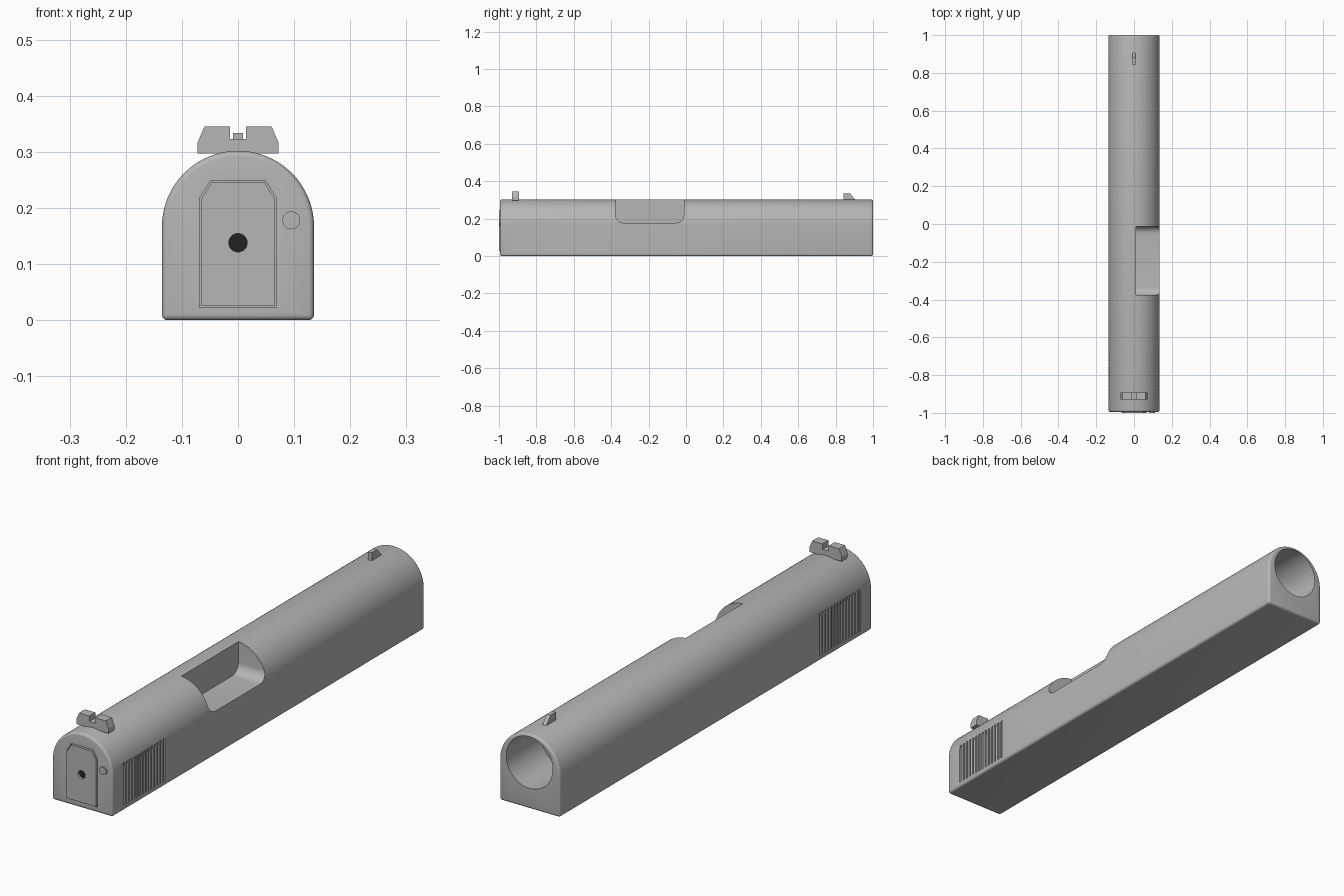
import bpy, bmesh, math
from math import sin, cos, pi

if "Cube" in bpy.data.objects:
    bpy.data.objects.remove(bpy.data.objects["Cube"])


def material(name, v):
    m = bpy.data.materials.new(name)
    m.diffuse_color = (v, v, v, 1)
    m.use_nodes = True
    m.node_tree.nodes["Principled BSDF"].inputs["Base Color"].default_value = m.diffuse_color
    return m


STEEL = material("grey steel", 0.47)
DARK = material("dark recess", 0.015)


def prism(name, pts, axis, a, b, mat=STEEL, bevel=0.0):
    """Extrude a 2D outline along x (points are y,z) or y (points are x,z)."""
    bm = bmesh.new()
    put = (lambda p, d: (d, p[0], p[1])) if axis == 'x' else (lambda p, d: (p[0], d, p[1]))
    rings = [[bm.verts.new(put(p, d)) for p in pts] for d in (a, b)]
    n = len(pts)
    for i in range(n):
        j = (i + 1) % n
        bm.faces.new((rings[0][i], rings[0][j], rings[1][j], rings[1][i]))
    bm.faces.new(rings[0])
    bm.faces.new(rings[1])
    bmesh.ops.recalc_face_normals(bm, faces=bm.faces)
    if bevel:
        sharp = [e for e in bm.edges if e.calc_face_angle(0) > 0.6]
        bmesh.ops.bevel(bm, geom=sharp, offset=bevel, segments=4, profile=0.5, affect='EDGES')
    me = bpy.data.meshes.new(name)
    bm.to_mesh(me)
    bm.free()
    ob = bpy.data.objects.new(name, me)
    me.materials.append(mat)
    bpy.context.collection.objects.link(ob)
    return ob


def activate(ob):
    bpy.ops.object.select_all(action='DESELECT')
    ob.select_set(True)
    bpy.context.view_layer.objects.active = ob


def cut(ob, cutter):
    activate(ob)
    m = ob.modifiers.new("cut", 'BOOLEAN')
    m.operation, m.solver, m.object = 'DIFFERENCE', 'EXACT', cutter
    bpy.ops.object.modifier_apply(modifier=m.name)
    bpy.data.objects.remove(cutter)


def smooth(ob):
    activate(ob)
    bpy.ops.object.shade_smooth_by_angle(angle=math.radians(32))


def circle(cx, cz, r, n):
    return [(cx + r * cos(2 * pi * i / n), cz + r * sin(2 * pi * i / n)) for i in range(n)]


def plate_outline(g):
    """Rear plate outline with chamfered top corners, grown by g."""
    half = [(0.066 + g, 0.026 - g), (0.066 + g, 0.215 + g * 0.5), (0.047 + g * 0.5, 0.246 + g)]
    return half + [(-x, z) for x, z in reversed(half)]


# Body: arched profile with softened ends
R, CZ = 0.1355, 0.1665
arch = [(R * cos(pi * i / 48), CZ + R * sin(pi * i / 48)) for i in range(49)]
body = prism("body", [(-R, 0), (R, 0)] + arch, 'y', -0.995, 1.0, bevel=0.01)

# Round bore in the far end
cut(body, prism("bore_cutter", circle(0, 0.187, 0.104, 64), 'y', 0.78, 1.1))

# Side opening with rounded lower corners
r, y0, y1, z0 = 0.04, -0.377, -0.012, 0.178
low = [(y0 + r - r * cos(pi / 2 * i / 8), z0 + r - r * sin(pi / 2 * i / 8)) for i in range(9)]
low += [(y1 - r + r * sin(pi / 2 * i / 8), z0 + r - r * cos(pi / 2 * i / 8)) for i in range(9)]
cut(body, prism("opening_cutter", [(y0, 0.4)] + low + [(y1, 0.4)], 'x', 0.01, 0.2))

# Grip grooves on both sides
for s in (-1, 1):
    for i in range(14):
        y = -0.922 + i * 0.0195
        box = [(y, 0.02), (y + 0.009, 0.02), (y + 0.009, 0.19), (y, 0.19)]
        cut(body, prism("groove_cutter", box, 'x', s * 0.1295, s * 0.2))

# Recess for the rear plate
cut(body, prism("recess_cutter", plate_outline(0.003), 'y', -1.1, -0.985))
smooth(body)

# Rear plate with a centre hole
plate = prism("rear_plate", plate_outline(0), 'y', -1.0, -0.98)
cut(plate, prism("hole_cutter", circle(0, 0.138, 0.0165, 32), 'y', -1.1, -0.988))
smooth(plate)
smooth(prism("hole_floor", circle(0, 0.138, 0.0165, 32), 'y', -0.99, -0.984, DARK))

# Round pin beside the plate
smooth(prism("rear_pin", circle(0.095, 0.178, 0.016, 32), 'y', -1.0, -0.98))

# Notched rear sight
half = [(0.072, 0.297), (0.072, 0.317), (0.06, 0.345), (0.014, 0.345), (0.014, 0.323)]
prism("rear_sight", half + [(-x, z) for x, z in reversed(half)], 'y', -0.93, -0.892)

# Front sight post with sloped front
prism("front_sight", [(0.843, 0.295), (0.843, 0.334), (0.878, 0.334), (0.905, 0.302), (0.905, 0.295)],
      'x', -0.0085, 0.0085)
